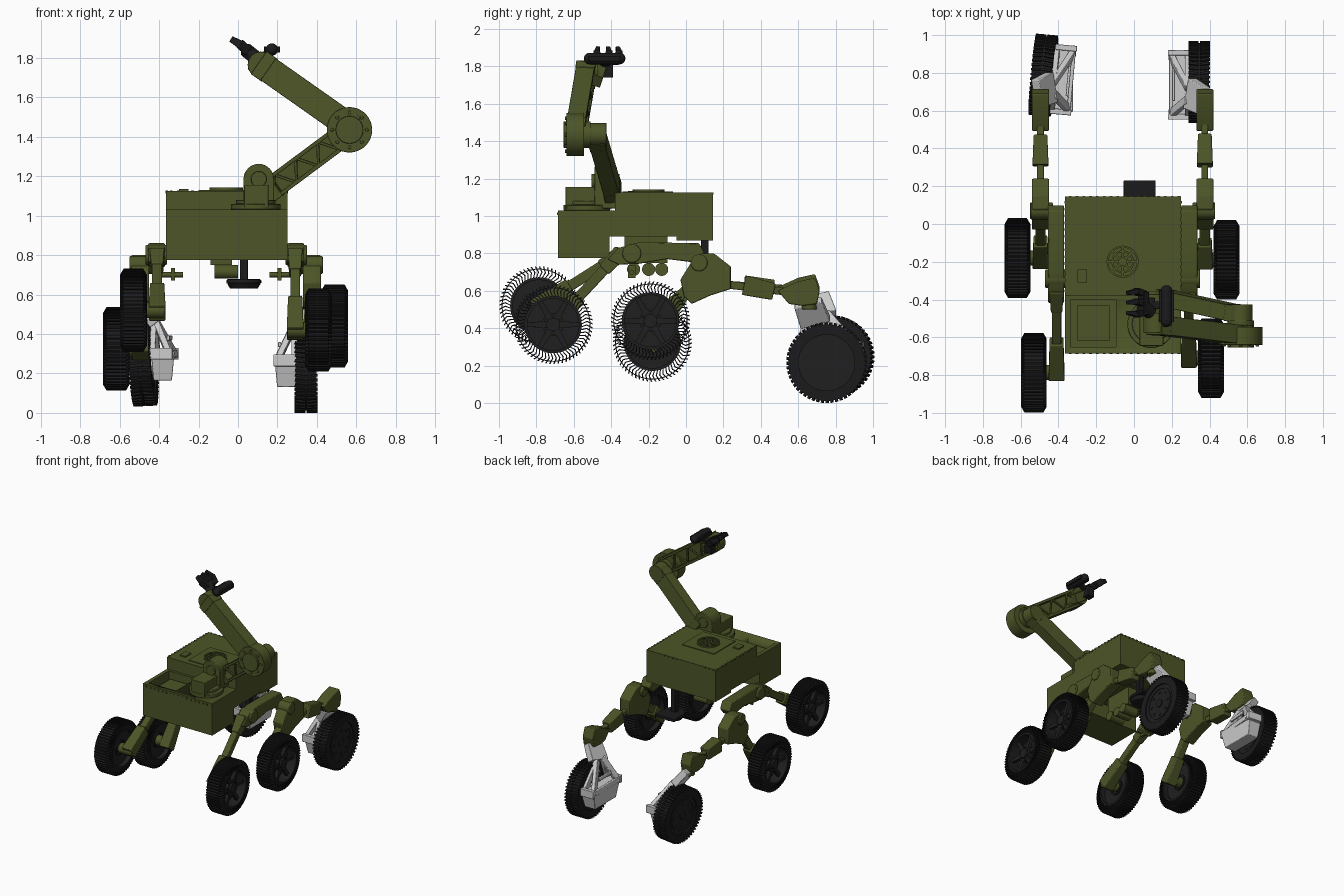
import bpy, bmesh
from math import sin, cos, pi, radians
from mathutils import Vector as V, Matrix

if "Cube" in bpy.data.objects:
    bpy.data.objects.remove(bpy.data.objects["Cube"])

def material(name, c):
    m = bpy.data.materials.new(name)
    m.diffuse_color = (*c, 1)
    m.use_nodes = True
    m.node_tree.nodes["Principled BSDF"].inputs["Base Color"].default_value = m.diffuse_color
    return m

GREEN = material("olive_paint", (0.072, 0.09, 0.02))
BLACK = material("black_rubber", (0.011, 0.011, 0.012))
DARK = material("dark_metal", (0.014, 0.014, 0.015))
CX = -0.06                                   # the chassis is mirrored about this x

# ---- helpers -------------------------------------------------------------
def frame(p, q, up):
    p, q = V(p), V(q)
    z = (q - p).normalized()
    u = V(up) if up else (V((0, 1, 0)) if abs(z.x) > 0.9 else V((1, 0, 0)))
    x = (u - z * u.dot(z)).normalized()
    m = Matrix((x, z.cross(x), z)).transposed().to_4x4()
    m.translation = (p + q) / 2
    return m, (q - p).length

def beam(bm, p, q, w, h, up=None, taper=1):
    m, n = frame(p, q, up)
    for v in bmesh.ops.create_cube(bm, size=1)["verts"]:
        t = taper if v.co.z > 0 else 1
        v.co = m @ V((v.co.x * w * t, v.co.y * h * t, v.co.z * n))

def cyl(bm, p, q, r, r2=None, n=32):
    m, d = frame(p, q, None)
    bmesh.ops.create_cone(bm, cap_ends=True, segments=n, radius1=r,
                          radius2=r if r2 is None else r2, depth=d, matrix=m)

def box(bm, lo, hi):
    for v in bmesh.ops.create_cube(bm, size=1)["verts"]:
        v.co = V([a + (b - a) * (c + 0.5) for a, b, c in zip(lo, hi, v.co)])

def prism(bm, x0, x1, pts):
    """Profile in (y, z) extruded along x."""
    f = bm.faces.new([bm.verts.new((x0, *p)) for p in pts])
    for v in bmesh.ops.extrude_face_region(bm, geom=[f])["geom"]:
        if isinstance(v, bmesh.types.BMVert):
            v.co.x = x1

def ring(bm, ro, ri, hw, n=64, m=Matrix()):
    """Tube around the x axis, moved by the matrix m."""
    prof = [(-hw, ri), (-hw, ro), (hw, ro), (hw, ri)]
    rows = [[bm.verts.new(m @ V((x, r * cos(2 * pi * i / n), r * sin(2 * pi * i / n))))
             for x, r in prof] for i in range(n)]
    for i in range(n):
        a, b = rows[i], rows[(i + 1) % n]
        for k in range(4):
            bm.faces.new((a[k], b[k], b[(k + 1) % 4], a[(k + 1) % 4]))

def finish(name, bm, mat=None, bevel=0):
    bmesh.ops.recalc_face_normals(bm, faces=bm.faces)
    me = bpy.data.meshes.new(name)
    bm.to_mesh(me)
    bm.free()
    if mat:
        me.materials.append(mat)
    ob = bpy.data.objects.new(name, me)
    bpy.context.collection.objects.link(ob)
    bpy.context.view_layer.objects.active = ob
    ob.select_set(True)
    bpy.ops.object.shade_smooth_by_angle(angle=radians(30))
    ob.select_set(False)
    if bevel:
        b = ob.modifiers.new("bevel", "BEVEL")
        b.width, b.segments, b.limit_method = bevel, 2, "ANGLE"
    return ob

# ---- body ----------------------------------------------------------------
bm = bmesh.new()
prism(bm, -0.365, 0.25, [(-.685, .775), (-.685, 1.03), (-.38, 1.03), (-.38, 1.125), (.145, 1.125),
                         (.145, .87), (-.05, .87), (-.05, .89), (-.41, .89), (-.41, .775)])
body = finish("body_shell", bm, GREEN)
bm = bmesh.new()
box(bm, (-.335, -.65, .96), (-.095, -.4, 1.2))
cutter = finish("tray_cutter", bm)
cutter.hide_render = True
cutter.hide_set(True)
mod = body.modifiers.new("tray", "BOOLEAN")
mod.object, mod.operation, mod.solver = cutter, "DIFFERENCE", "EXACT"

bm = bmesh.new()                             # deck panels, fan and rivets
box(bm, (-.2, -.34, 1.12), (.085, -.07, 1.131))
box(bm, (-.3, -.31, 1.12), (-.25, -.24, 1.135))
box(bm, (-.3, -.62, .95), (-.13, -.43, .985))
fan = V((-.06, -.2, 1.134))
for r in (.03, .06, .085):
    ring(bm, r, r - .01, .008, 40, Matrix.Translation(fan) @ Matrix.Rotation(pi / 2, 4, "Y"))
for i in range(8):
    d = V((cos(i * pi / 4), sin(i * pi / 4), 0))
    beam(bm, fan + d * .02, fan + d * .085, .012, .012, (0, 0, 1))
for i in range(17):
    x = -.345 + i * .036
    box(bm, (x, -.689, 1.005), (x + .014, -.68, 1.018))
    box(bm, (x, .138, 1.115), (x + .014, .148, 1.127))
    if i < 14:
        y = -.36 + i * .036
        for xx in (-.368, .24):
            box(bm, (xx, y, 1.113), (xx + .013, y + .014, 1.127))
finish("deck_details", bm, GREEN)

bm = bmesh.new()                             # underbody gear
box(bm, (-.14, -.33, .75), (-.03, -.1, .89))
for y in (-.28, -.2, -.13):
    cyl(bm, (-.12, y, .715), (.0, y, .715), .035)
for s in (1, -1):
    cyl(bm, (CX + s * .22, -.29, .7), (CX + s * .33, -.29, .7), .013, n=16)
    box(bm, (CX + s * .27 - .01, -.31, .67), (CX + s * .27 + .01, -.27, .735))
finish("underbody_gear", bm, GREEN)
bm = bmesh.new()
cyl(bm, (.03, .12, .63), (.03, .12, .655), .07, .085)
cyl(bm, (.03, .12, .655), (.03, .12, .675), .088)
box(bm, (-.055, .12, .655), (.115, .23, .678))
box(bm, (.01, .08, .67), (.05, .12, .88))
finish("rear_sensor", bm, BLACK, .004)

# ---- wheels --------------------------------------------------------------
bm = bmesh.new()                             # airless tread with bent vanes
ring(bm, .199, .194, .052, 72)
N = 60
for i in range(N):
    a = 2 * pi * i / N
    sec = [(r, a + t + k) for k, seq in ((0, 1), (.036, -1))
           for r, t in [(.15, 0), (.18, .075), (.211, 0)][::seq]]
    rows = [[bm.verts.new((sgn * (.05 if r > .2 else .068), r * cos(t), r * sin(t))) for r, t in sec]
            for sgn in (-1, 1)]
    for row in rows:
        bm.faces.new((row[0], row[1], row[4], row[5]))
        bm.faces.new((row[1], row[2], row[3], row[4]))
    for k in range(6):
        j = (k + 1) % 6
        bm.faces.new((rows[0][k], rows[0][j], rows[1][j], rows[1][k]))
tread = finish("tread_right_front", bm, BLACK)

bm = bmesh.new()                             # rim, spokes and hub
ring(bm, .153, .138, .066)
cyl(bm, (-.03, 0, 0), (-.015, 0, 0), .14, n=48)
cyl(bm, (-.06, 0, 0), (.05, 0, 0), .036)
ring(bm, .06, .05, .04, 32)
for i in range(6):
    d = V((0, cos(i * pi / 3), sin(i * pi / 3)))
    beam(bm, d * .03 + V((.02, 0, 0)), d * .142 + V((.03, 0, 0)), .03, .034, (1, 0, 0), .75)
rim = finish("rim_right_front", bm, DARK)

bm = bmesh.new()                             # solid rear tyre with staggered lugs
ring(bm, .205, .15, .053, 72)
for i in range(52):
    a = 2 * pi * i / 52
    d = V((0, cos(a), sin(a))) * .209
    b = V((0, -sin(a), cos(a))) * .006
    for s in (-1, 1):
        beam(bm, d + V((s * .057, 0, 0)), d + V((s * .004, 0, 0)) + b, .014, .012, d)
tyre = finish("rear_tyre_right", bm, BLACK)
bm = bmesh.new()
cyl(bm, (-.045, 0, 0), (.042, 0, 0), .152, n=64)
ring(bm, .125, .117, .047)
cyl(bm, (-.055, 0, 0), (.05, 0, 0), .03)
for i in range(8):
    d = V((.045, .09 * cos(i * pi / 4), .09 * sin(i * pi / 4)))
    cyl(bm, d - V((.01, 0, 0)), d + V((.003, 0, 0)), .009, n=12)
disc = finish("rear_disc_right", bm, DARK)

def place(ob, name, loc, rot=0, camber=0):
    o = ob if ob.name == name else bpy.data.objects.new(name, ob.data)
    if o is not ob:
        bpy.context.collection.objects.link(o)
    o.location = loc
    o.rotation_euler = (0, camber, rot)

WHEELS = {"right": dict(front=(.408, -.71, .42), middle=(.49, -.19, .44), rear=(.345, .752, .216)),
          "left": dict(front=(-.53, -.787, .52), middle=(-.617, -.18, .325), rear=(-.48, .788, .25))}
for side, ws in WHEELS.items():
    turn = 0 if side == "right" else pi
    for k in ("front", "middle"):
        place(tread, f"tread_{side}_{k}", ws[k], turn)
        place(rim, f"rim_{side}_{k}", ws[k], turn)
    steer, camber = (0, 0) if turn == 0 else (pi - .09, .05)
    place(tyre, f"rear_tyre_{side}", ws["rear"], steer, camber)
    place(disc, f"rear_disc_{side}", ws["rear"], steer, camber)

# ---- suspension, both sides ----------------------------------------------
for side, s in (("right", 1), ("left", -1)):
    w = WHEELS[side]
    X = lambda d: CX + s * d
    fy, fz = w["front"][1:]
    my, mz = w["middle"][1:]
    bm = bmesh.new()                         # rocker and front leg
    prism(bm, X(.31), X(.395), [(-.42, .77), (-.36, .83), (-.25, .86), (.07, .855), (.1, .8),
                                (.06, .75), (-.1, .77), (-.25, .745), (-.36, .74)])
    hip, end = V((X(.35), -.37, .785)), V((X(.35), fy, fz))
    foot = end.lerp(hip, .33)
    beam(bm, hip, foot, .05, .055)
    beam(bm, hip.lerp(foot, -.1), hip.lerp(foot, .3), .075, .085, None, .8)
    beam(bm, end.lerp(hip, -.05), end.lerp(hip, .4), .085, .1, None, .85)
    cyl(bm, (X(.3), -.29, .8), (X(.41), -.29, .8), .05)
    cyl(bm, (X(.31), fy, fz), (X(.43), fy, fz), .04)
    finish(f"rocker_{side}", bm, GREEN, .006)

    bm = bmesh.new()                         # bogie and middle leg
    prism(bm, X(.39), X(.48), [(-.03, .66), (.02, .74), (.08, .8), (.15, .8), (.24, .73),
                               (.24, .61), (.13, .575), (.03, .53), (-.01, .57)])
    cyl(bm, (X(.37), .07, .75), (X(.49), .07, .75), .045)
    knee, mid = V((X(.435), .02, .62)), V((X(.435), my, mz))
    beam(bm, knee, mid, .055, .055)
    beam(bm, mid.lerp(knee, -.12), mid.lerp(knee, .45), .085, .09, None, .85)
    cyl(bm, (X(.4), my, mz), (X(.53), my, mz), .04)
    finish(f"bogie_{side}", bm, GREEN, .006)

    bm = bmesh.new()                         # trailing arm to the rear wheel
    k = 0 if s == 1 else .02
    beam(bm, (X(.435), .2, .635), (X(.435), .62, .585 + k), .036, .04)
    beam(bm, (X(.435), .31, .63), (X(.435), .47, .595 + k), .085, .105, None, .85)
    prism(bm, X(.39), X(.48), [(.55, .53 + k), (.49, .6 + k), (.6, .65 + k), (.69, .67 + k),
                               (.715, .6 + k), (.7, .53 + k), (.62, .52 + k)])
    cyl(bm, (X(.435), .66, .5 + k), (X(.435), .66, .56 + k), .04)
    finish(f"trailing_arm_{side}", bm, GREEN, .006)

    bm = bmesh.new()                         # grey steering fork, built around the wheel centre
    T = lambda d, y, z: V(w["rear"]) + Matrix.Rotation(0 if s == 1 else -.09, 3, "Z") @ V((s * d, y, z))
    apex = T(-.06, -.06, .23)
    beam(bm, T(.025, -.1, .32), T(-.05, -.06, .215), .15, .05, (0, 1, 0), 1.1)
    beam(bm, T(-.1, -.015, .06), T(-.1, -.015, -.085), .12, .34, None, .78)
    for y in (-.17, .14):
        for d in (-.15, -.06):
            beam(bm, apex + V((0, .2 * y, 0)), T(d, y, .04), .03, .045)
    for d in (-.15, -.06):
        beam(bm, T(d, -.2, .05), T(d, .165, .05), .02, .04)
        beam(bm, T(d + .015, -.1, .13), T(d + .015, .06, .13), .015, .025)
    for y in (-.185, .155):
        beam(bm, T(-.165, y, .05), T(-.05, y, .05), .03, .06)
    cyl(bm, T(-.12, 0, 0), T(-.03, 0, 0), .06)
    finish(f"steering_fork_{side}", bm, None, .004)

# ---- robot arm -----------------------------------------------------------
bm = bmesh.new()                             # turret
cyl(bm, (.09, -.53, 1.03), (.09, -.53, 1.06), .125, n=48)
cyl(bm, (.09, -.53, 1.06), (.09, -.53, 1.08), .1, n=48)
box(bm, (.03, -.645, 1.04), (.155, -.45, 1.155))
cyl(bm, (.105, -.49, 1.185), (.105, -.37, 1.185), .077)
box(bm, (.028, -.49, 1.04), (.182, -.37, 1.185))
cyl(bm, (.105, -.505, 1.185), (.105, -.355, 1.185), .04)
finish("arm_turret", bm, GREEN, .004)

def truss_arm(name, p, q, h, depth, back):
    """Plate on one face (back = +1 for +y), two rails and a zigzag lattice on the other."""
    p, q = V(p), V(q)
    bm = bmesh.new()
    d = (q - p).normalized()
    up = (V((0, 1, 0)) - d * d.y).normalized()
    n = d.cross(up)
    beam(bm, p + up * back * depth * .35, q + up * back * depth * .35, depth * .3, h, up)
    for e in (-1, 1):
        o = n * e * (h / 2 - .01)
        beam(bm, p + o, q + o, depth, .02, up)
    for i in range(7):
        e = 1 if i % 2 else -1
        a = p.lerp(q, i / 7) + n * e * h * .42
        b = p.lerp(q, (i + 1) / 7) - n * e * h * .42
        o = -up * back * depth * .4
        beam(bm, a + o, b + o, .014, .014, up)
    for t in (0.03, .97):
        c = p.lerp(q, t)
        beam(bm, c - d * .03, c + d * .03, depth * 1.05, h * 1.04, up)
    return finish(name, bm, GREEN, .003)

truss_arm("lower_arm", (.16, -.39, 1.13), (.55, -.475, 1.42), .12, .085, 1)
truss_arm("upper_arm", (.575, -.59, 1.445), (.12, -.535, 1.765), .135, .1, -1)

bm = bmesh.new()                             # elbow and wrist
cyl(bm, (.565, -.64, 1.435), (.565, -.545, 1.435), .115, n=48)
cyl(bm, (.565, -.655, 1.435), (.565, -.51, 1.435), .07, n=40)
cyl(bm, (.565, -.53, 1.435), (.565, -.425, 1.435), .062, n=40)
for i in range(8):
    x, z = .565 + .088 * cos(i * pi / 4), 1.435 + .088 * sin(i * pi / 4)
    cyl(bm, (x, -.648, z), (x, -.63, z), .009, n=12)
cyl(bm, (.115, -.575, 1.765), (.115, -.47, 1.765), .066)
beam(bm, (.17, -.49, 1.725), (.08, -.47, 1.785), .07, .08)
finish("arm_joints", bm, GREEN, .003)

bm = bmesh.new()                             # gripper and sensor bar
cyl(bm, (.09, -.47, 1.8), (.04, -.43, 1.84), .036)
beam(bm, (.065, -.42, 1.825), (.035, -.42, 1.85), .12, .05, (0, 1, 0))
for y, o in ((-.465, -.015), (-.42, .01), (-.37, .015)):
    beam(bm, (.05, y, 1.835), (.01, y + o, 1.87), .034, .05, (0, 1, 0))
    beam(bm, (.025, y + o, 1.86), (-.035, y + o * .3, 1.895), .03, .045, (0, 1, 0), .7)
beam(bm, (.08, -.43, 1.8), (.17, -.43, 1.835), .04, .025)
box(bm, (.05, -.45, 1.74), (.11, -.39, 1.82))
cyl(bm, (.172, -.515, 1.842), (.172, -.355, 1.842), .031)
for y in (-.515, -.355):
    bmesh.ops.create_uvsphere(bm, u_segments=20, v_segments=10, radius=.031,
                              matrix=Matrix.Translation((.172, y, 1.842)))
box(bm, (.132, -.52, 1.827), (.213, -.35, 1.857))
finish("gripper", bm, BLACK, .003)
